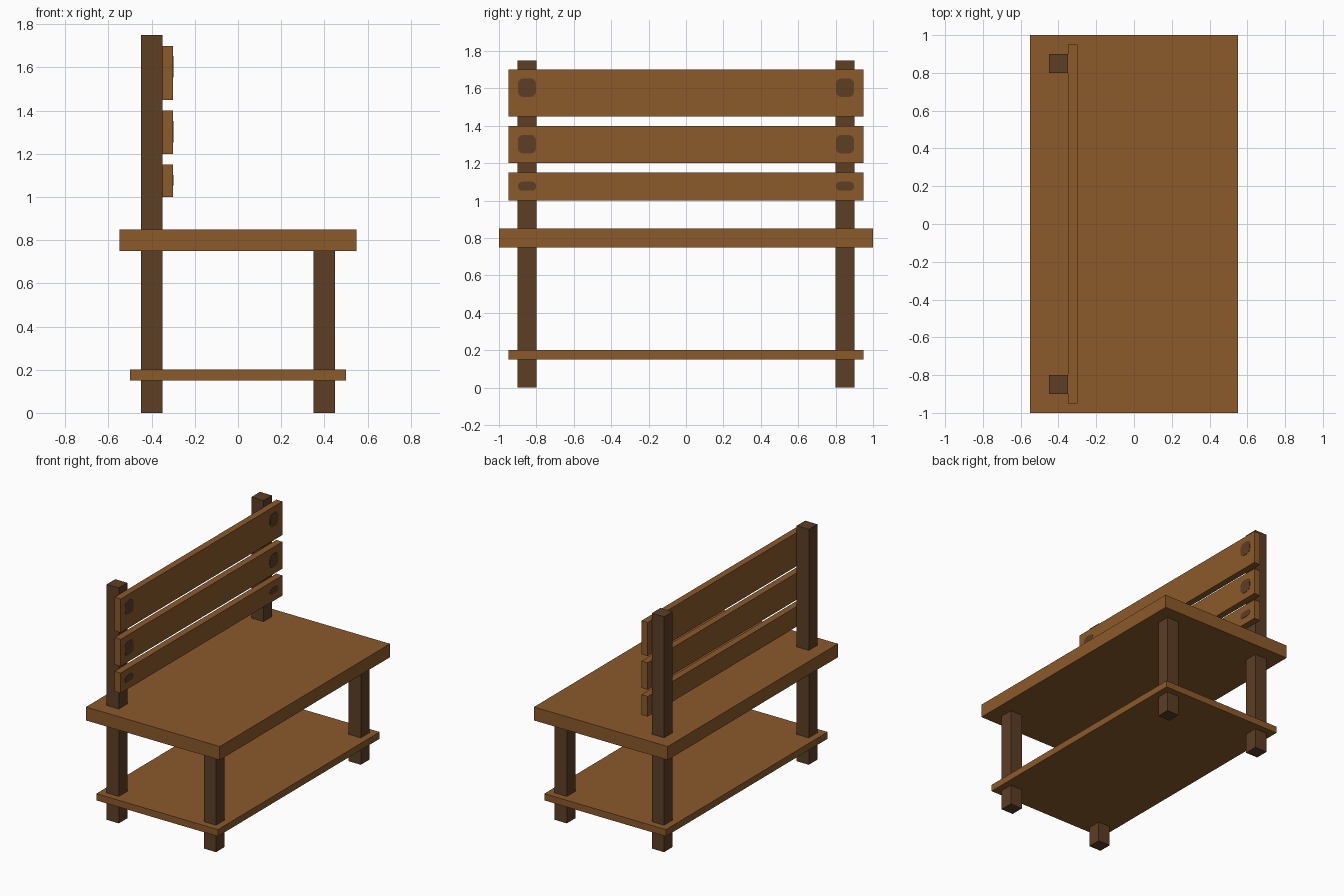
import bpy, bmesh, math

if "Cube" in bpy.data.objects:
    bpy.data.objects.remove(bpy.data.objects["Cube"])


def material(name, rgb):
    m = bpy.data.materials.new(name)
    lin = [((c / 255 + 0.055) / 1.055) ** 2.4 for c in rgb]
    m.diffuse_color = (*lin, 1)
    m.use_nodes = True
    m.node_tree.nodes["Principled BSDF"].inputs["Base Color"].default_value = m.diffuse_color
    return m


wood = material("warm wood", (139, 90, 43))
dark = material("dark wood", (92, 62, 37))


def finish(name, bm, mat):
    bmesh.ops.recalc_face_normals(bm, faces=bm.faces)
    me = bpy.data.meshes.new(name)
    bm.to_mesh(me)
    bm.free()
    me.materials.append(mat)
    ob = bpy.data.objects.new(name, me)
    bpy.context.collection.objects.link(ob)
    return ob


def box(name, x, y, z, mat):
    """Box from (min, max) ranges on each axis."""
    bm = bmesh.new()
    bmesh.ops.create_cube(bm, size=1)
    for v in bm.verts:
        v.co = [r[0] if c < 0 else r[1] for c, r in zip(v.co, (x, y, z))]
    return finish(name, bm, mat)


def peg(name, y, z, w, h, r, x0=-0.302, x1=-0.298):
    """Thin rounded-rectangle plate facing +x."""
    bm = bmesh.new()
    ring = []
    for k, (sy, sz) in enumerate(((1, 1), (-1, 1), (-1, -1), (1, -1))):
        for i in range(4):
            a = math.radians(90 * k + 30 * i)
            ring.append(bm.verts.new((x0, y + sy * (w / 2 - r) + r * math.cos(a),
                                      z + sz * (h / 2 - r) + r * math.sin(a))))
    face = bm.faces.new(ring)
    ext = bmesh.ops.extrude_face_region(bm, geom=[face])["geom"]
    for v in ext:
        if isinstance(v, bmesh.types.BMVert):
            v.co.x = x1
    return finish(name, bm, dark)


# seat and lower shelf
box("seat", (-0.55, 0.55), (-1, 1), (0.75, 0.85), wood)
box("lower_shelf", (-0.5, 0.5), (-0.95, 0.95), (0.15, 0.2), wood)

# legs: the rear pair runs up to carry the backrest
for side, y in (("left", (-0.9, -0.8)), ("right", (0.8, 0.9))):
    box(f"back_post_{side}", (-0.45, -0.35), y, (0, 1.75), dark)
    box(f"front_leg_{side}", (0.35, 0.45), y, (0, 0.75), dark)

# backrest slats with a dark peg at each end
slats = (("lower", 1.0, 1.15, 1.077, 0.048, 0.022),
         ("middle", 1.2, 1.4, 1.302, 0.1, 0.03),
         ("upper", 1.45, 1.7, 1.604, 0.1, 0.03))
for label, z0, z1, pz, ph, pr in slats:
    box(f"{label}_slat", (-0.35, -0.3), (-0.95, 0.95), (z0, z1), wood)
    for side, y in (("left", -0.85), ("right", 0.85)):
        peg(f"{label}_peg_{side}", y, pz, 0.098, ph, pr)
